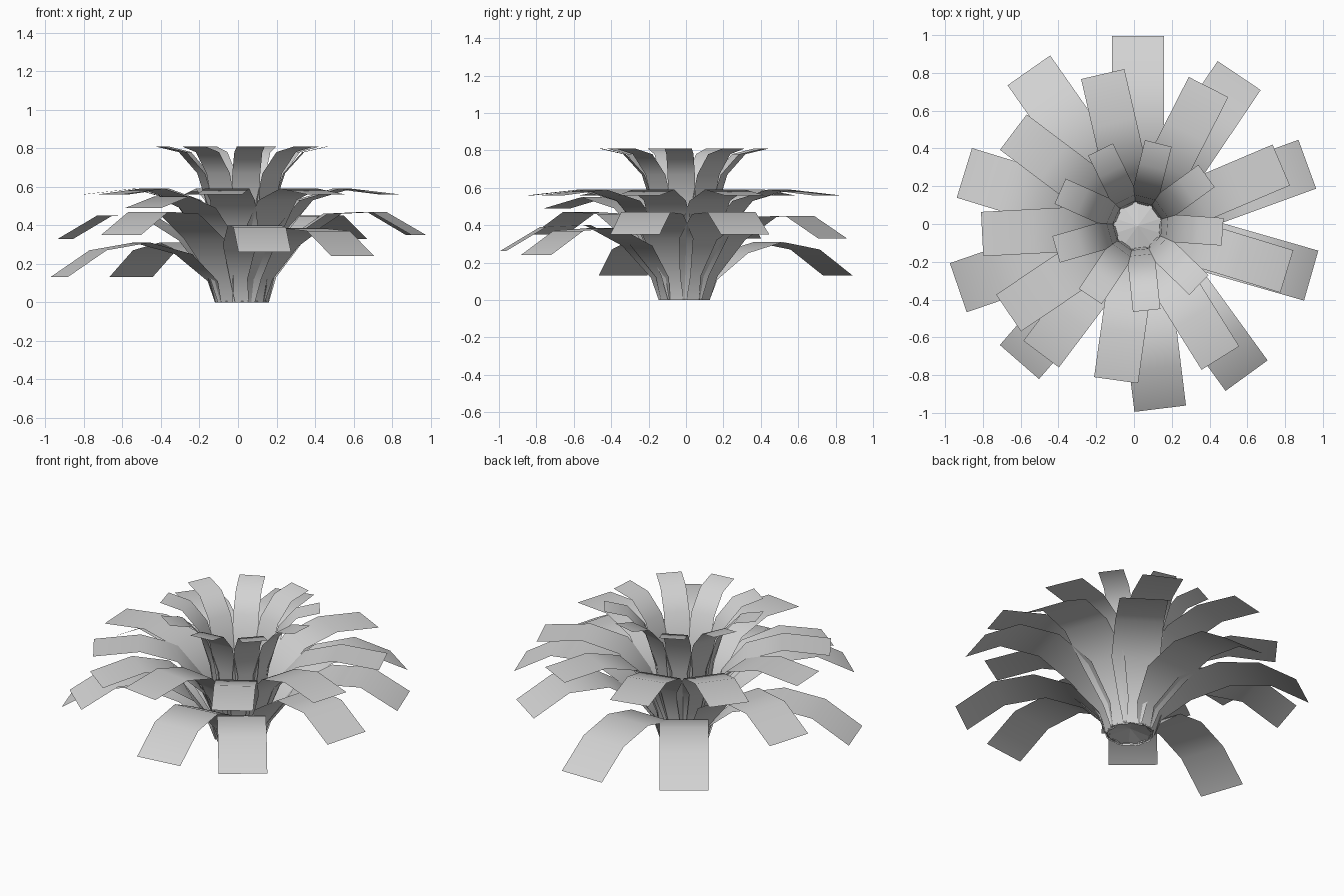
import bpy
import bmesh
from math import radians, cos, sin, pi
from mathutils import Vector

if "Cube" in bpy.data.objects:
    bpy.data.objects.remove(bpy.data.objects["Cube"])

CENTRE = Vector((0.02, -0.01, 0))

grey = bpy.data.materials.new("leaf_grey")
grey.use_nodes = True
colour = (0.65, 0.65, 0.65, 1)
grey.diffuse_color = colour
grey.node_tree.nodes["Principled BSDF"].inputs["Base Color"].default_value = colour


def finish(bm, name, smooth):
    mesh = bpy.data.meshes.new(name)
    bm.to_mesh(mesh)
    bm.free()
    obj = bpy.data.objects.new(name, mesh)
    bpy.context.collection.objects.link(obj)
    mesh.materials.append(grey)
    for poly in mesh.polygons:
        poly.use_smooth = smooth
    return obj


def leaf_ring(name, width, raised, drooped, leaves):
    """Bent strips around the centre; each leaf is (bearing, droop)."""
    taper = [0.38, 0.6, 1]
    bm = bmesh.new()
    for bearing, droop in leaves:
        a = radians(bearing)
        out = Vector((cos(a), sin(a), 0))
        side = Vector((-sin(a), cos(a), 0))
        previous = None
        for i, (high, low) in enumerate(zip(raised, drooped)):
            r, z = Vector(high).lerp(Vector(low), droop)
            half = side * width / 2 * taper[min(i, len(taper) - 1)]
            mid = CENTRE + out * r + Vector((0, 0, z))
            row = [bm.verts.new(mid - half), bm.verts.new(mid + half)]
            if previous:
                bm.faces.new((previous[0], row[0], row[1], previous[1]))
            previous = row
    return finish(bm, name, True)


# Long lower leaves, some hanging further down than others
leaf_ring(
    "lower_leaves", 0.275,
    [(0.13, 0), (0.16, 0.13), (0.3, 0.33), (0.5, 0.46), (0.74, 0.47), (0.955, 0.35)],
    [(0.13, 0), (0.16, 0.11), (0.32, 0.25), (0.55, 0.31), (0.79, 0.27), (1.005, 0.13)],
    [(90, 1), (56, 0.1), (20, 0), (-16, 0), (-54, 0.5),
     (-83, 0.4), (229, 0), (199, 1), (163, 0.1), (125, 1)])

# Flatter middle leaves
leaf_ring(
    "middle_leaves", 0.235,
    [(0.125, 0), (0.14, 0.16), (0.21, 0.37), (0.35, 0.53), (0.56, 0.59), (0.825, 0.56)],
    [(0.125, 0), (0.14, 0.15), (0.22, 0.34), (0.38, 0.49), (0.6, 0.55), (0.85, 0.49)],
    [(103, 0), (63, 0), (23, 0), (-17, 0), (-58, 0),
     (262, 0), (233, 1), (214, 0), (183, 0), (143, 0)])

# Short upright crown leaves
crown = [(0.115, 0), (0.125, 0.2), (0.155, 0.47), (0.22, 0.67), (0.32, 0.78), (0.45, 0.81)]
leaf_ring("crown_leaves", 0.146, crown, crown,
          [(-4 + 40 * i, 0) for i in range(9)])

# Closed base where the leaves meet
bm = bmesh.new()
bmesh.ops.create_cone(bm, cap_ends=False, segments=10, radius1=0.135, radius2=0, depth=0.03)
bmesh.ops.translate(bm, verts=bm.verts, vec=CENTRE + Vector((0, 0, 0.02)))
finish(bm, "base", False)
